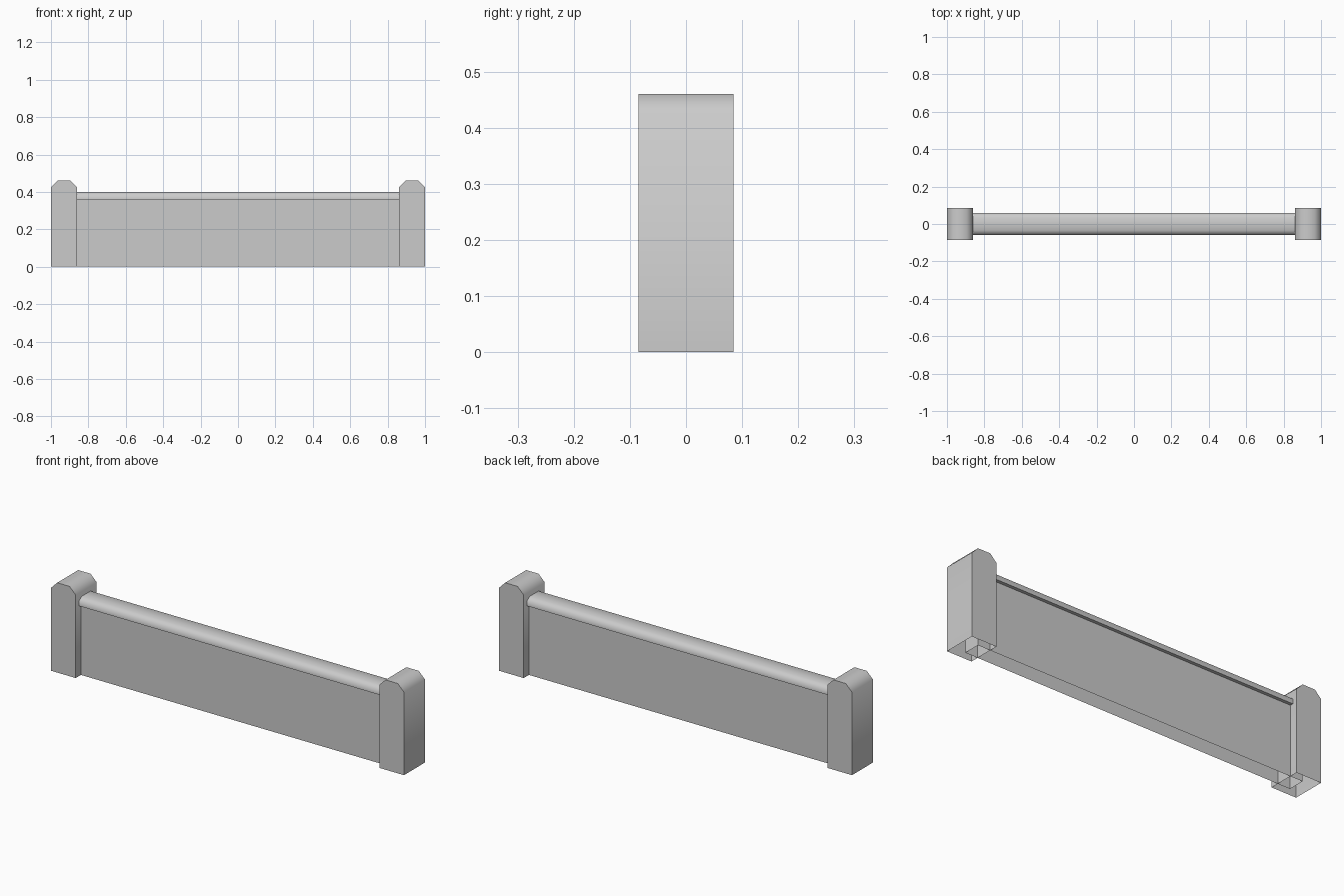
import bpy
import math
from mathutils import Vector

cube = bpy.data.objects.get("Cube")
if cube:
    bpy.data.objects.remove(cube, do_unlink=True)

grey = bpy.data.materials.new("stone_grey")
grey.use_nodes = True
colour = (0.6, 0.6, 0.6, 1)
grey.diffuse_color = colour
grey.node_tree.nodes["Principled BSDF"].inputs["Base Color"].default_value = colour


def extrude(name, half_profile, half_length, along, centre_x=0.0, closed=False):
    """Extrude a mirrored (side, z) profile along x or y, with end caps.
    The underside stays open unless closed is set."""
    profile = half_profile + [(-s, z) for s, z in reversed(half_profile)]
    n = len(profile)
    verts = []
    for end in (-half_length, half_length):
        for s, z in profile:
            x, y = (end, s) if along == "x" else (s, -end)
            verts.append(Vector((x + centre_x, y, z)))
    count = n if closed else n - 1
    faces = [(i, (i + 1) % n, (i + 1) % n + n, i + n) for i in range(count)]
    faces = [f[::-1] for f in faces]
    faces += [tuple(range(n)), tuple(reversed(range(n, 2 * n)))]
    # Orient every face outwards from the middle of the part
    middle = sum(verts, Vector()) / len(verts)
    oriented = []
    for f in faces:
        a, b, c = (verts[i] for i in f[:3])
        normal = (b - a).cross(c - b)
        centre = sum((verts[i] for i in f), Vector()) / len(f)
        oriented.append(f if normal.dot(centre - middle) > 0 else f[::-1])
    mesh = bpy.data.meshes.new(name)
    mesh.from_pydata(verts, [], oriented)
    mesh.materials.append(grey)
    obj = bpy.data.objects.new(name, mesh)
    bpy.context.collection.objects.link(obj)
    bpy.ops.object.select_all(action="DESELECT")
    obj.select_set(True)
    bpy.context.view_layer.objects.active = obj
    bpy.ops.object.shade_smooth_by_angle(angle=math.radians(70))
    return obj


# End posts with chamfered tops
post = [(0.07, 0.0), (0.07, 0.425), (0.035, 0.46)]
for name, side in (("left_post", 1), ("right_post", -1)):
    extrude(name, post, 0.085, "y", side * 0.93)

# Wall panel, running into the middle of each post
extrude("wall_panel", [(0.043, 0.0), (0.043, 0.36)], 0.93, "x")

# Overhanging top rail
rail = [(0.06, 0.36), (0.06, 0.385), (0.035, 0.40)]
extrude("top_rail", rail, 0.93, "x", closed=True)
